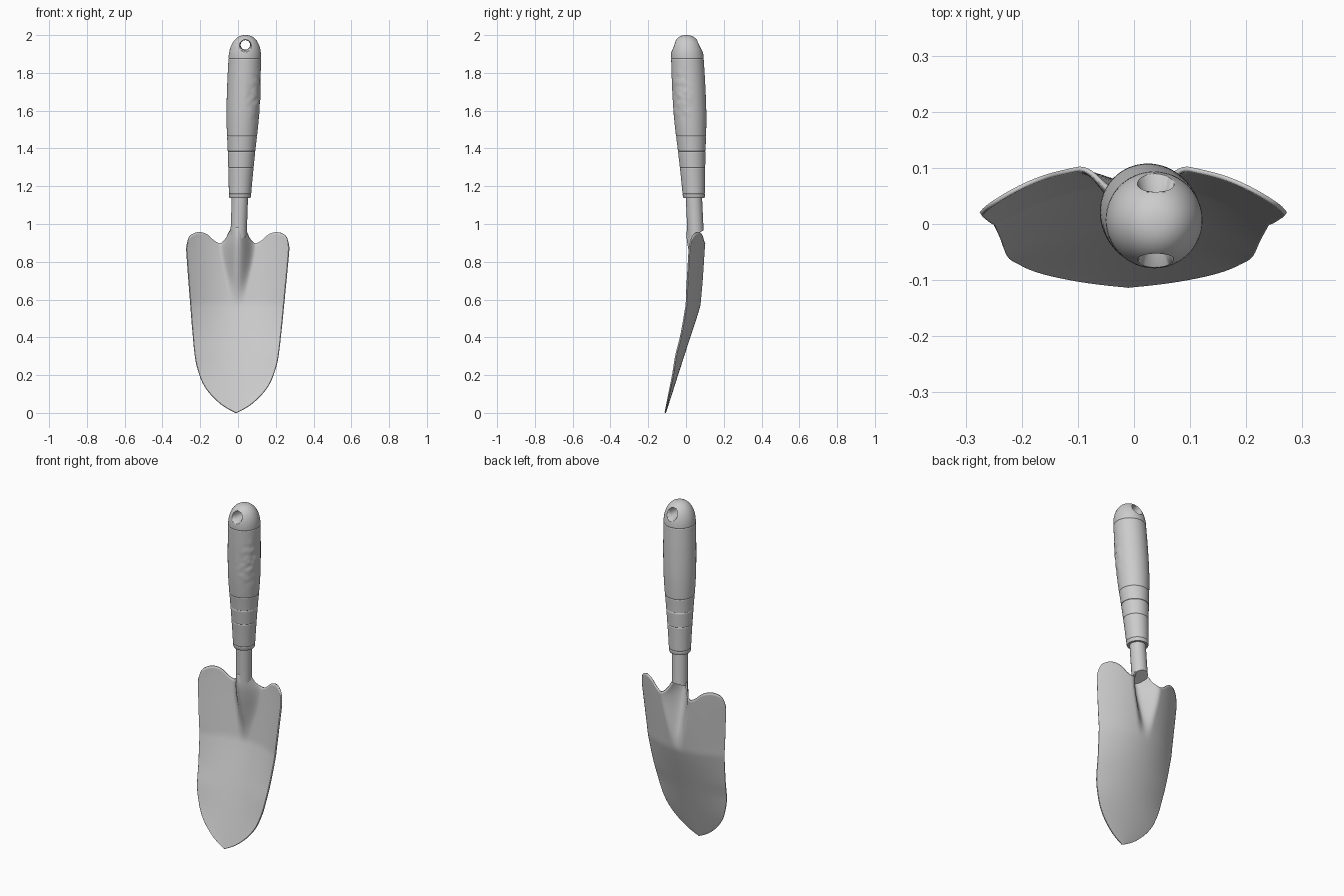
import bpy, bmesh, math
from mathutils import Vector, noise

cube = bpy.data.objects.get("Cube")
if cube:
    bpy.data.objects.remove(cube, do_unlink=True)

grey = bpy.data.materials.new("plain grey")
grey.use_nodes = True
grey.diffuse_color = (0.6, 0.6, 0.6, 1)
grey.node_tree.nodes["Principled BSDF"].inputs["Base Color"].default_value = grey.diffuse_color


def curve(points, t):
    """Smooth monotone-ish interpolation through (position, value) pairs."""
    n = len(points)
    slope = lambda i: ((points[min(i + 1, n - 1)][1] - points[max(i - 1, 0)][1])
                       / (points[min(i + 1, n - 1)][0] - points[max(i - 1, 0)][0]))
    t = min(max(t, points[0][0]), points[-1][0])
    i = max(k for k in range(n - 1) if points[k][0] <= t)
    (x0, y0), (x1, y1) = points[i], points[i + 1]
    d = x1 - x0
    s = (t - x0) / d
    return ((2*s**3 - 3*s**2 + 1) * y0 + (s**3 - 2*s**2 + s) * d * slope(i)
            + (3*s**2 - 2*s**3) * y1 + (s**3 - s**2) * d * slope(i + 1))


def finish(name, bm, angle=35):
    bmesh.ops.remove_doubles(bm, verts=bm.verts, dist=1e-5)
    bmesh.ops.recalc_face_normals(bm, faces=bm.faces)
    mesh = bpy.data.meshes.new(name)
    bm.to_mesh(mesh)
    bm.free()
    obj = bpy.data.objects.new(name, mesh)
    bpy.context.collection.objects.link(obj)
    mesh.materials.append(grey)
    bpy.ops.object.select_all(action="DESELECT")
    obj.select_set(True)
    bpy.context.view_layer.objects.active = obj
    bpy.ops.object.shade_smooth_by_angle(angle=math.radians(angle))
    return obj


def skin(rows, closed):
    """Bridge rows of points into a quad sheet, or a capped tube if closed."""
    bm = bmesh.new()
    vs = [[bm.verts.new(p) for p in row] for row in rows]
    n = len(rows[0])
    for a, b in zip(vs, vs[1:]):
        for j in range(n if closed else n - 1):
            k = (j + 1) % n
            bm.faces.new((a[j], a[k], b[k], b[j]))
    if closed:
        bm.faces.new(vs[0])
        bm.faces.new(vs[-1])
    return bm


def axis(z):
    """Leaning centre line shared by the neck and handle."""
    return Vector((0.01 + 0.035 * (z - 1.14), 0.042 - 0.047 * (z - 1.14), z))


def ring(z, r, n):
    return [axis(z) + r * Vector((math.cos(a), math.sin(a), 0))
            for a in (2 * math.pi * j / n for j in range(n))]


# Blade: dished sheet with shouldered top and a pressed ridge running into the neck
half_width = [(0, 0), (.02, .04), (.05, .085), (.1, .137), (.15, .173), (.2, .195),
              (.28, .217), (.44, .235), (.6, .249), (.75, .262), (.9, .273), (1, .273)]
top_edge = [(0, .985), (.1, .98), (.16, .96), (.22, .925), (.33, .898), (.45, .91),
            (.6, .945), (.75, .957), (.87, .948), (.95, .925), (1, .875)]
spine = [(0, -.11), (.3, -.014), (.56, .07), (.62, .08), (.8, .1), (1, .12)]
dish = [(0, 0), (.1, .012), (.2, .024), (.3, .04), (.4, .048), (.6, .075), (.8, .087), (1, .094)]
ridge_height = [(0, 0), (.56, 0), (.64, .012), (.75, .05), (.85, .085), (.93, .106), (1, .108)]
ridge_width = [(.56, .04), (.7, .065), (.88, .1), (.98, .08)]


def blade_point(u, s):
    z = s * curve(top_edge, abs(u))
    x = u * curve(half_width, z)
    y = curve(spine, z) - curve(dish, z) * u * u
    q = min(abs(x) / curve(ridge_width, z), 1)
    y -= max(curve(ridge_height, z), 0) * math.cos(q * math.pi / 2) ** 2
    return (x - 0.01 * (1 - z), y, z)


COLS, ROWS = 96, 90
rows = [[blade_point(math.sin(math.pi / 2 * (2 * j / COLS - 1)) * .4 + (2 * j / COLS - 1) * .6,
                     (i / ROWS) ** 1.3) for j in range(COLS + 1)]
        for i in range(ROWS + 1)]
blade = finish("blade", skin(rows, False))
sheet = blade.modifiers.new("thickness", "SOLIDIFY")
sheet.thickness = 0.008
sheet.offset = 0

# Neck: tube with a lower end cut on a slant, open side to the back
neck_rows = [ring(z, 0.043, 32) for z in (.95, .98, 1.02, 1.08, 1.16)]
for p in neck_rows[0]:
    p.z += (p.y - axis(p.z).y) * 0.5 - 0.005
finish("neck", skin(neck_rows, True))

# Handle grip: tapered and domed, with shallow bands
grip = [(1.14, .058), (1.25, .064), (1.4, .074), (1.5, .082), (1.6, .087), (1.75, .088), (1.88, .086)]
bands = (1.16, 1.3, 1.385, 1.465, 1.875)
heights = sorted([1.145 + 0.735 * i / 70 for i in range(71)]
                 + [b + d for b in bands for d in (-.003, 0, .003)])
rows = [ring(1.138, .046, 64), ring(1.138, .055, 64)]
for z in heights:
    groove = 0.002 if z in bands else 0
    rows.append(ring(z, curve(grip, z) - groove, 64))
for i in range(1, 17):
    a = math.pi / 2 * i / 16.2
    rows.append(ring(1.88 + 0.12 * math.sin(a), .086 * math.cos(a) ** 0.85, 64))

# Worn patch on one side of the grip
patch = Vector((.1, -.02, 1.68))
for row in rows:
    for p in row:
        near = 1 - ((p.z - patch.z) / .16) ** 2 - ((p.y - patch.y) / .06) ** 2
        if near > 0 and p.x > .03:
            out = p - axis(p.z)
            p += out.normalized() * 0.006 * near * noise.noise(p * 38)
handle = finish("handle", skin(rows, True), 40)

# Hanging hole: flared bore through the dome
bore = [(-.13, .06), (-.075, .037), (-.05, .027), (0, .025), (.05, .027), (.085, .037), (.13, .06)]
hole_rows = [[Vector((.039 + r * math.cos(a), y, 1.948 + r * math.sin(a)))
              for a in (2 * math.pi * j / 32 for j in range(32))] for y, r in bore]
cutter = finish("hole_cutter", skin(hole_rows, True))
cutter.hide_render = True
cutter.hide_set(True)
cut = handle.modifiers.new("hanging_hole", "BOOLEAN")
cut.operation = "DIFFERENCE"
cut.solver = "EXACT"
cut.object = cutter
